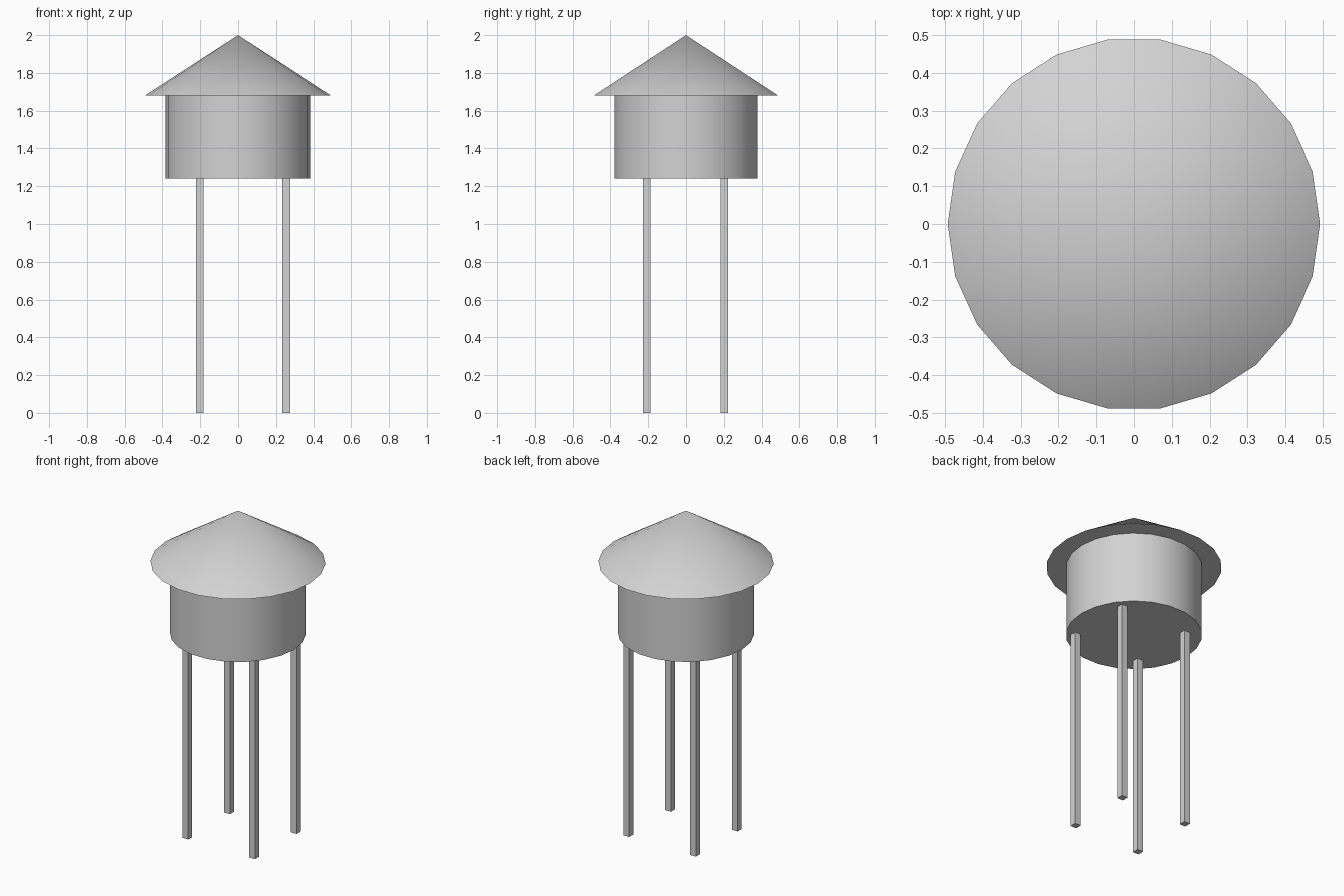
import bpy
from math import radians

cube = bpy.data.objects.get("Cube")
if cube:
    bpy.data.objects.remove(cube, do_unlink=True)

SIDES = 22
LEG_TOP, TANK_TOP, PEAK = 1.24, 1.68, 2.0

# Single pale grey
grey = bpy.data.materials.new("pale_grey")
grey.use_nodes = True
colour = (0.65, 0.65, 0.65, 1)
grey.diffuse_color = colour
grey.node_tree.nodes["Principled BSDF"].inputs["Base Color"].default_value = colour


def finish(name, smooth=False):
    obj = bpy.context.object
    obj.name = obj.data.name = name
    obj.data.materials.append(grey)
    if smooth:
        bpy.ops.object.shade_smooth_by_angle(angle=radians(30))
    return obj


def round_part(name, bottom, top, radius, top_radius):
    # Quarter turn puts a corner on the x axis
    bpy.ops.mesh.primitive_cone_add(
        vertices=SIDES, radius1=radius, radius2=top_radius,
        depth=top - bottom, location=(0, 0, (top + bottom) / 2),
        rotation=(0, 0, radians(90)))
    bpy.ops.object.transform_apply(location=False, rotation=True, scale=False)
    return finish(name, smooth=True)


# Tank and conical roof
round_part("tank", LEG_TOP, TANK_TOP, 0.383, 0.383)
round_part("roof", TANK_TOP, PEAK, 0.493, 0)

# Four square legs, set slightly towards +x
for side, x in (("right", -0.203), ("left", 0.254)):
    for end, y in (("front", -0.207), ("back", 0.202)):
        bpy.ops.mesh.primitive_cube_add(size=1, location=(x, y, LEG_TOP / 2))
        bpy.context.object.scale = (0.04, 0.04, LEG_TOP)
        bpy.ops.object.transform_apply(location=False, rotation=False, scale=True)
        finish(f"{end}_{side}_leg")
